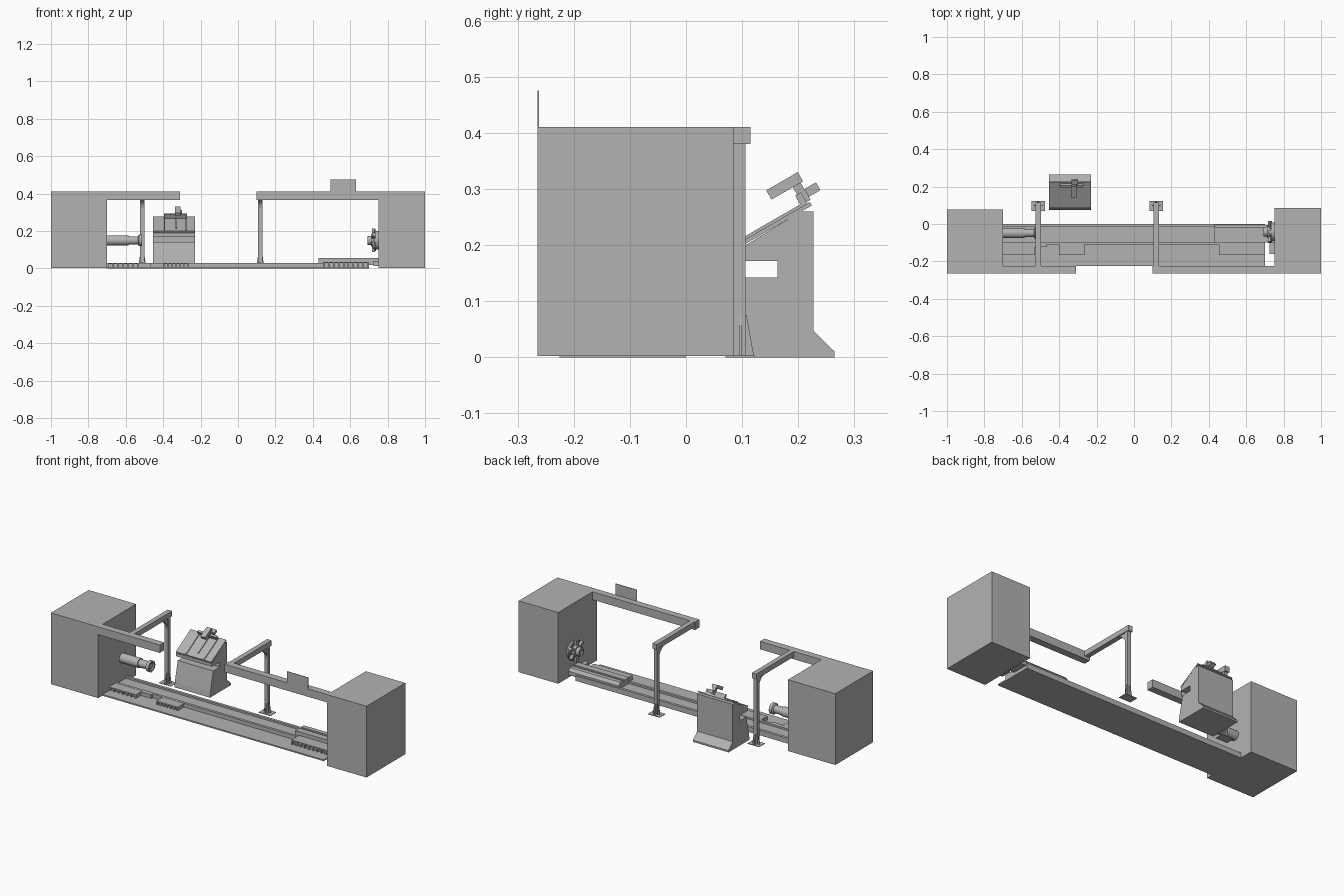
import bpy, bmesh, math
from mathutils import Matrix, Vector

if "Cube" in bpy.data.objects:
    bpy.data.objects.remove(bpy.data.objects["Cube"], do_unlink=True)

GREY = (0.45, 0.45, 0.45, 1.0)
mat = bpy.data.materials.new("machine grey")
mat.use_nodes = True
mat.diffuse_color = GREY
mat.node_tree.nodes["Principled BSDF"].inputs["Base Color"].default_value = GREY


def finish(name, bm):
    bmesh.ops.recalc_face_normals(bm, faces=bm.faces)
    me = bpy.data.meshes.new(name)
    bm.to_mesh(me)
    bm.free()
    me.materials.append(mat)
    ob = bpy.data.objects.new(name, me)
    bpy.context.scene.collection.objects.link(ob)
    return ob


def add_box(bm, x, y, z, matrix=None):
    size = Vector((x[1] - x[0], y[1] - y[0], z[1] - z[0]))
    centre = Vector((x[0] + x[1], y[0] + y[1], z[0] + z[1])) / 2
    m = Matrix.Translation(centre) @ Matrix.Diagonal((*size, 1))
    bmesh.ops.create_cube(bm, size=1, matrix=matrix @ m if matrix else m)


def box(name, x, y, z, matrix=None):
    bm = bmesh.new()
    add_box(bm, x, y, z, matrix)
    return finish(name, bm)


def extrude_x(name, profile, x0, x1):
    """Extrude a closed (y, z) profile along x."""
    bm = bmesh.new()
    face = bm.faces.new([bm.verts.new((x0, y, z)) for y, z in profile])
    out = bmesh.ops.extrude_face_region(bm, geom=[face])
    verts = [v for v in out["geom"] if isinstance(v, bmesh.types.BMVert)]
    bmesh.ops.translate(bm, verts=verts, vec=(x1 - x0, 0, 0))
    return finish(name, bm)


def turned(name, profile, y, z, steps=32):
    """Revolve (x, radius) points around an axis parallel to x."""
    bm = bmesh.new()
    rings = []
    for x, r in profile:
        rings.append([bm.verts.new((x, y + r * math.cos(2 * math.pi * i / steps),
                                    z + r * math.sin(2 * math.pi * i / steps)))
                      for i in range(steps)])
    for a, b in zip(rings, rings[1:]):
        for i in range(steps):
            j = (i + 1) % steps
            bm.faces.new((a[i], a[j], b[j], b[i]))
    bm.faces.new(rings[0])
    bm.faces.new(rings[-1])
    ob = finish(name, bm)
    bpy.ops.object.select_all(action="DESELECT")
    ob.select_set(True)
    bpy.context.view_layer.objects.active = ob
    bpy.ops.object.shade_smooth_by_angle(angle=math.radians(35))
    return ob


# End housings
box("right_housing", (-1.0, -0.70), (-0.265, 0.077), (0.002, 0.41))
box("left_housing", (0.75, 1.0), (-0.265, 0.085), (0.002, 0.41))

# Overhead beams and the sign plate
box("right_beam", (-0.70, -0.31), (-0.265, -0.225), (0.365, 0.41))
box("left_beam", (0.10, 0.75), (-0.265, -0.225), (0.365, 0.41))
box("sign_plate", (0.495, 0.63), (-0.265, -0.262), (0.41, 0.475))

# Gantry arms with posts, curved braces and feet
for side, x in (("right", -0.512), ("left", 0.119)):
    box(side + "_arm", (x - 0.014, x + 0.014), (-0.225, 0.115), (0.38, 0.41))
    box(side + "_post", (x - 0.011, x + 0.011), (0.084, 0.106), (0.0, 0.38))
    arc = [(0.084 - 0.07 + 0.07 * math.cos(t * math.pi / 16),
            0.31 + 0.07 * math.sin(t * math.pi / 16)) for t in range(9)]
    extrude_x(side + "_brace", [(0.084, 0.38)] + arc[::-1], x - 0.007, x + 0.007)
    box(side + "_foot", (x - 0.037, x + 0.037), (0.07, 0.122), (0.0, 0.003))
    extrude_x(side + "_foot_gusset",
              [(0.071, 0.003), (0.121, 0.003), (0.108, 0.075), (0.082, 0.075)],
              x - 0.004, x + 0.004)
    bm = bmesh.new()
    for s in (-1, 1):
        tri = [bm.verts.new((x + s * a, 0.095, b))
               for a, b in ((0.011, 0.003), (0.022, 0.003), (0.011, 0.075))]
        face = bm.faces.new(tri)
        out = bmesh.ops.extrude_face_region(bm, geom=[face])
        bmesh.ops.translate(bm, vec=(0, 0.004, 0), verts=[
            v for v in out["geom"] if isinstance(v, bmesh.types.BMVert)])
    finish(side + "_side_gussets", bm)

# Bed with two guide rails and a low front plate
extrude_x("bed", [(0, 0), (0, 0.03), (-0.016, 0.03), (-0.016, 0.02), (-0.095, 0.02),
                  (-0.095, 0.03), (-0.11, 0.03), (-0.11, 0.008), (-0.225, 0.008),
                  (-0.225, 0)], -0.70, 0.70)
extrude_x("raised_slide", [(-0.006, 0.018), (-0.006, 0.04), (-0.02, 0.055), (-0.045, 0.055),
                           (-0.045, 0.048), (-0.06, 0.048), (-0.06, 0.055),
                           (-0.098, 0.055), (-0.098, 0.018)], 0.43, 0.75)
box("slide_stop", (0.725, 0.75), (-0.16, -0.10), (0.012, 0.04))
box("small_bed_block", (-0.53, -0.465), (-0.122, -0.11), (0.008, 0.03))


# Slotted blocks on the front plate
def slotted_block(name, x0, x1, y0, y1, top, count):
    bm = bmesh.new()
    add_box(bm, (x0, x1), (y0, y1), (top - 0.006, top))
    add_box(bm, (x0, x1), (y0 + 0.012, y1), (0.007, top - 0.006))
    step = (x1 - x0 - 0.008) / count
    for i in range(count + 1):
        a = x0 + i * step
        add_box(bm, (a, a + 0.008), (y0, y0 + 0.012), (0.007, top - 0.006))
    finish(name, bm)


slotted_block("slotted_block_right", -0.70, -0.53, -0.167, -0.11, 0.029, 6)
slotted_block("slotted_block_middle", -0.40, -0.265, -0.167, -0.11, 0.029, 6)
slotted_block("slotted_block_left", 0.455, 0.70, -0.167, -0.095, 0.034, 9)

# Tail spindle
turned("tail_spindle", [(-0.70, 0.027), (-0.585, 0.027), (-0.585, 0.022), (-0.535, 0.022),
                        (-0.53, 0.031), (-0.512, 0.031), (-0.512, 0.022), (-0.518, 0.016)],
       -0.048, 0.15)

# Chuck with hub, ring of bolts and clamping jaws
turned("chuck", [(0.75, 0.05), (0.738, 0.05), (0.738, 0.058), (0.73, 0.058), (0.73, 0.033),
                 (0.712, 0.033), (0.712, 0.024), (0.692, 0.024), (0.692, 0.014),
                 (0.70, 0.012)], -0.042, 0.15)
bm = bmesh.new()
for i in range(12):
    spin = Matrix.Translation((0, -0.042, 0.15)) @ Matrix.Rotation(i * math.pi / 6, 4, "X")
    if i % 2 == 0:
        add_box(bm, (0.716, 0.732), (-0.008, 0.008), (0.034, 0.063), spin)
    else:
        add_box(bm, (0.724, 0.732), (-0.004, 0.004), (0.042, 0.050), spin)
finish("chuck_jaws", bm)

# Operator console body
CX0, CX1 = -0.455, -0.23
extrude_x("console_body", [(0.075, 0), (0.079, 0.03), (0.09, 0.08), (0.104, 0.142),
                           (0.163, 0.142), (0.163, 0.172), (0.09, 0.172), (0.09, 0.19),
                           (0.205, 0.26), (0.227, 0.26), (0.227, 0.047), (0.265, 0.01),
                           (0.265, 0)], CX0, CX1)

# Sloping desk, built flat in its own frame and tilted
tilt = Matrix.Translation((0, 0.09, 0.193)) @ Matrix.Rotation(math.radians(30), 4, "X")
box("desk_panel", (CX0, CX1), (0.0, 0.155), (0.0, 0.007), tilt)
for side, x in (("right", -0.395), ("left", -0.28)):
    box(side + "_desk_rail", (x, x + 0.006), (0.005, 0.15), (0.007, 0.012), tilt)
box("desk_cross_bar", (-0.395, -0.274), (0.138, 0.150), (0.007, 0.03), tilt)
box("desk_centre_strip", (-0.335, -0.327), (0.03, 0.138), (0.007, 0.012), tilt)

# Gauge head held above the desk
box("gauge_head", (-0.338, -0.308), (0.098, 0.163), (0.045, 0.064), tilt)
box("gauge_bracket", (-0.332, -0.314), (0.142, 0.158), (0.01, 0.05), tilt)
box("gauge_knob", (-0.335, -0.300), (0.158, 0.182), (0.016, 0.032), tilt)
